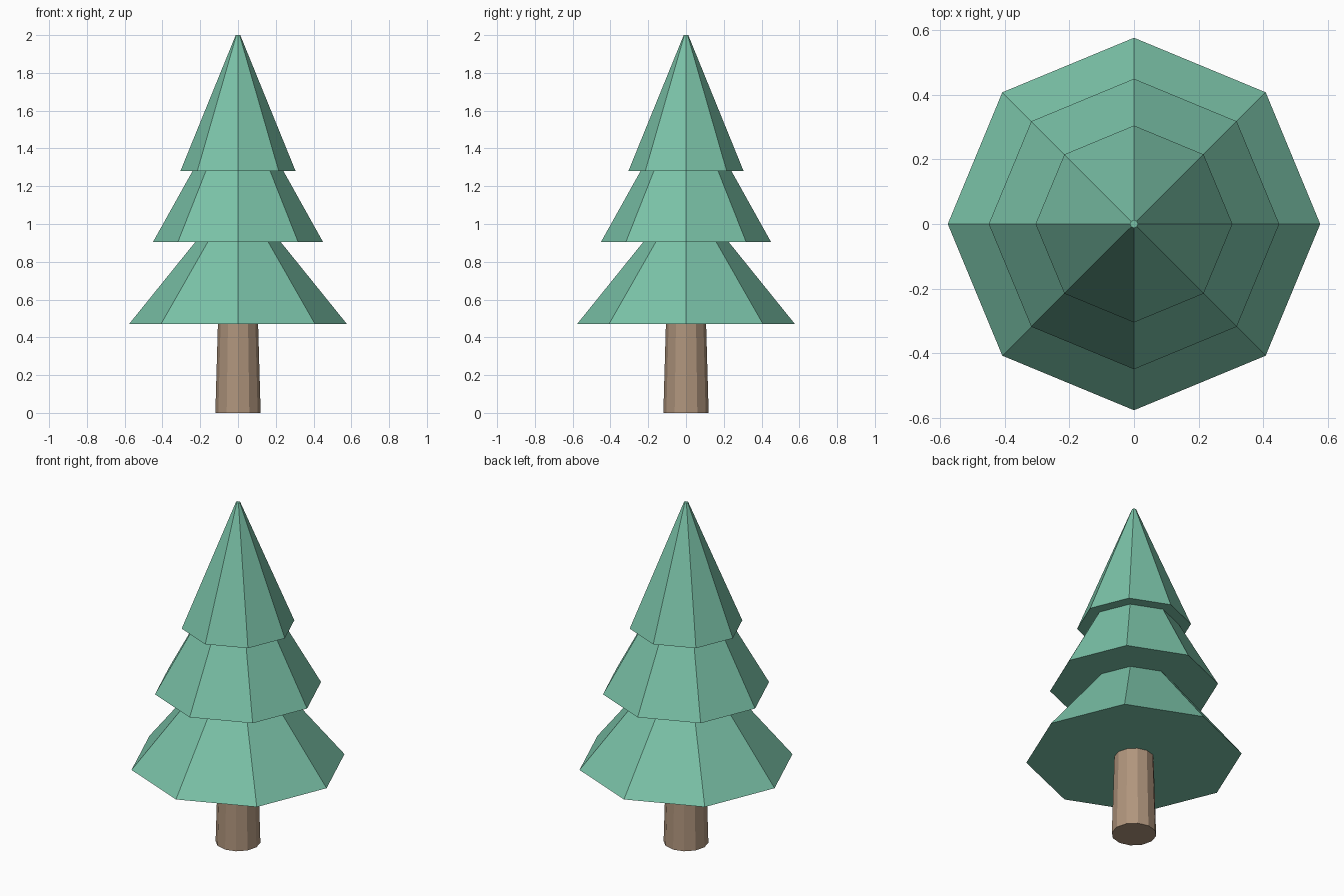
import bpy
import bmesh
import math

if "Cube" in bpy.data.objects:
    bpy.data.objects.remove(bpy.data.objects["Cube"])


def make_material(name, color):
    mat = bpy.data.materials.new(name)
    mat.diffuse_color = (*color, 1.0)
    mat.use_nodes = True
    mat.node_tree.nodes["Principled BSDF"].inputs["Base Color"].default_value = mat.diffuse_color
    return mat


def tapered_prism(name, sides, r_bottom, r_top, z_bottom, z_top, mat):
    """Closed flat-shaded frustum with a corner on each axis."""
    bm = bmesh.new()
    rings = []
    for r, z in ((r_bottom, z_bottom), (r_top, z_top)):
        rings.append([bm.verts.new((r * math.cos(2 * math.pi * i / sides),
                                    r * math.sin(2 * math.pi * i / sides), z))
                      for i in range(sides)])
    low, high = rings
    for i in range(sides):
        j = (i + 1) % sides
        bm.faces.new((low[i], low[j], high[j], high[i]))
    bm.faces.new(low[::-1])
    bm.faces.new(high)
    mesh = bpy.data.meshes.new(name)
    bm.to_mesh(mesh)
    bm.free()
    mesh.materials.append(mat)
    obj = bpy.data.objects.new(name, mesh)
    bpy.context.collection.objects.link(obj)
    return obj


needles = make_material("needle green", (0.195, 0.54, 0.39))
bark = make_material("bark brown", (0.434, 0.301, 0.205))

# Trunk, reaching slightly into the lowest tier
tapered_prism("trunk", 12, 0.12, 0.105, 0.0, 0.52, bark)

# Foliage tiers, each nested under the next
tiers = (
    ("lower_branches", 0.577, 0.012, 0.47, 1.17),
    ("middle_branches", 0.45, 0.012, 0.905, 1.69),
    ("upper_branches", 0.305, 0.012, 1.28, 2.0),
)
for name, r_bottom, r_top, z_bottom, z_top in tiers:
    tapered_prism(name, 8, r_bottom, r_top, z_bottom, z_top, needles)
